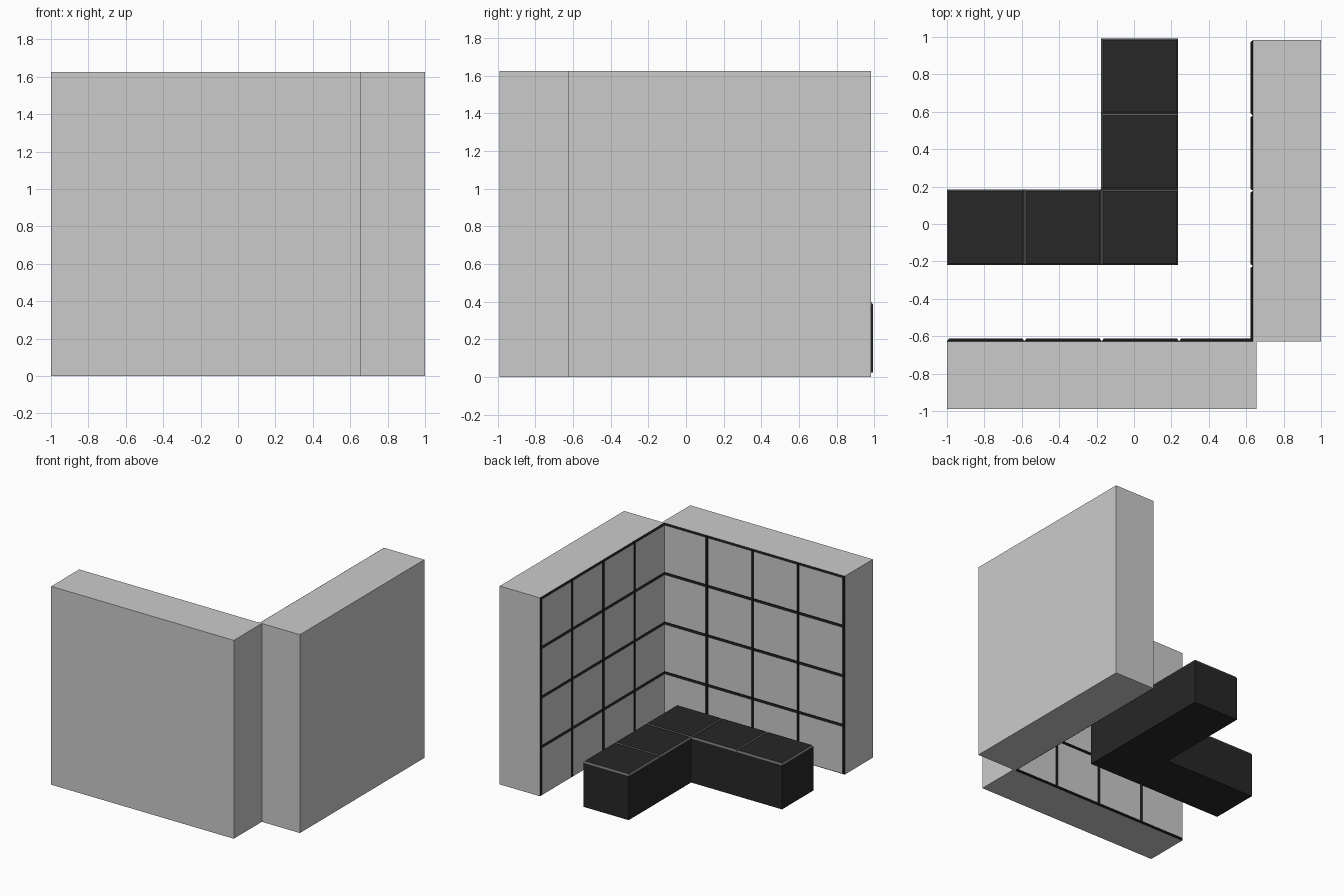
import bpy, bmesh
from mathutils import Vector

if "Cube" in bpy.data.objects:
    bpy.data.objects.remove(bpy.data.objects["Cube"])


def material(name, v):
    m = bpy.data.materials.new(name)
    m.diffuse_color = (v, v, v, 1)
    m.use_nodes = True
    m.node_tree.nodes["Principled BSDF"].inputs["Base Color"].default_value = m.diffuse_color
    return m


grey = material("panel_grey", 0.8)
black = material("joint_black", 0.008)
dark = material("seat_dark", 0.02)
edge = material("seat_edge_grey", 0.13)


def finish(name, bm, mats):
    bmesh.ops.recalc_face_normals(bm, faces=bm.faces[:])
    me = bpy.data.meshes.new(name)
    bm.to_mesh(me)
    bm.free()
    ob = bpy.data.objects.new(name, me)
    bpy.context.collection.objects.link(ob)
    for m in mats:
        me.materials.append(m)
    return ob


def prism(name, outline, z0, z1, mats=()):
    bm = bmesh.new()
    f = bm.faces.new([bm.verts.new((x, y, z0)) for x, y in outline])
    up = bmesh.ops.extrude_face_region(bm, geom=[f])["geom"]
    bmesh.ops.translate(bm, vec=(0, 0, z1 - z0),
                        verts=[g for g in up if isinstance(g, bmesh.types.BMVert)])
    return finish(name, bm, mats)


def box(name, x0, x1, y0, y1, z0, z1):
    return prism(name, [(x0, y0), (x1, y0), (x1, y1), (x0, y1)], z0, z1)


def tile(bm, origin, u, v, n, inset):
    """Shallow frustum: cap uses slot 0, sloping sides use slot 1."""
    o, u, v, n = map(Vector, (origin, u, v, n))
    iu, iv = u.normalized() * inset, v.normalized() * inset
    a = [bm.verts.new(p) for p in (o, o + u, o + u + v, o + v)]
    b = [bm.verts.new(p + n) for p in (o + iu + iv, o + u - iu + iv,
                                      o + u + v - iu - iv, o + v + iu - iv)]
    bm.faces.new(a)
    bm.faces.new(b)
    for i in range(4):
        j = (i + 1) % 4
        bm.faces.new((a[i], a[j], b[j], b[i])).material_index = 1


H, N = 1.625, 4
X0, X1, Y0, Y1 = -1, 0.655, -0.627, 0.983

# Wall slabs
box("front_wall", X0, X1, -0.99, Y0, 0, H)
box("right_wall", 0.636, 1, Y0, Y1, 0, H)

# Tiles on the inner wall faces
bf, br = bmesh.new(), bmesh.new()
dx, dy, dz = (X1 - X0) / N, (Y1 - Y0) / N, H / N
for i in range(N):
    for k in range(N):
        tile(bf, (X0 + i * dx, Y0, k * dz), (dx, 0, 0), (0, 0, dz), (0, 0.014, 0), 0.01)
        tile(br, (0.636, Y0 + i * dy, k * dz), (0, dy, 0), (0, 0, dz), (-0.013, 0, 0), 0.01)
finish("front_wall_tiles", bf, (grey, black))
finish("right_wall_tiles", br, (grey, black))

# L-shaped bench body
xs = (-1, -0.587, -0.176, 0.236)
ys = (-0.22, 0.185, 0.59, 0.993)
prism("bench_body", [(xs[0], ys[0]), (xs[3], ys[0]), (xs[3], ys[3]),
                     (xs[2], ys[3]), (xs[2], ys[1]), (xs[0], ys[1])],
      0.025, 0.385, (dark,))

# Bench top tiles
bt = bmesh.new()
for i, j in ((0, 0), (1, 0), (2, 0), (2, 1), (2, 2)):
    tile(bt, (xs[i], ys[j], 0.385), (xs[i + 1] - xs[i], 0, 0),
         (0, ys[j + 1] - ys[j], 0), (0, 0, 0.014), 0.009)
finish("bench_top_tiles", bt, (dark, edge))
